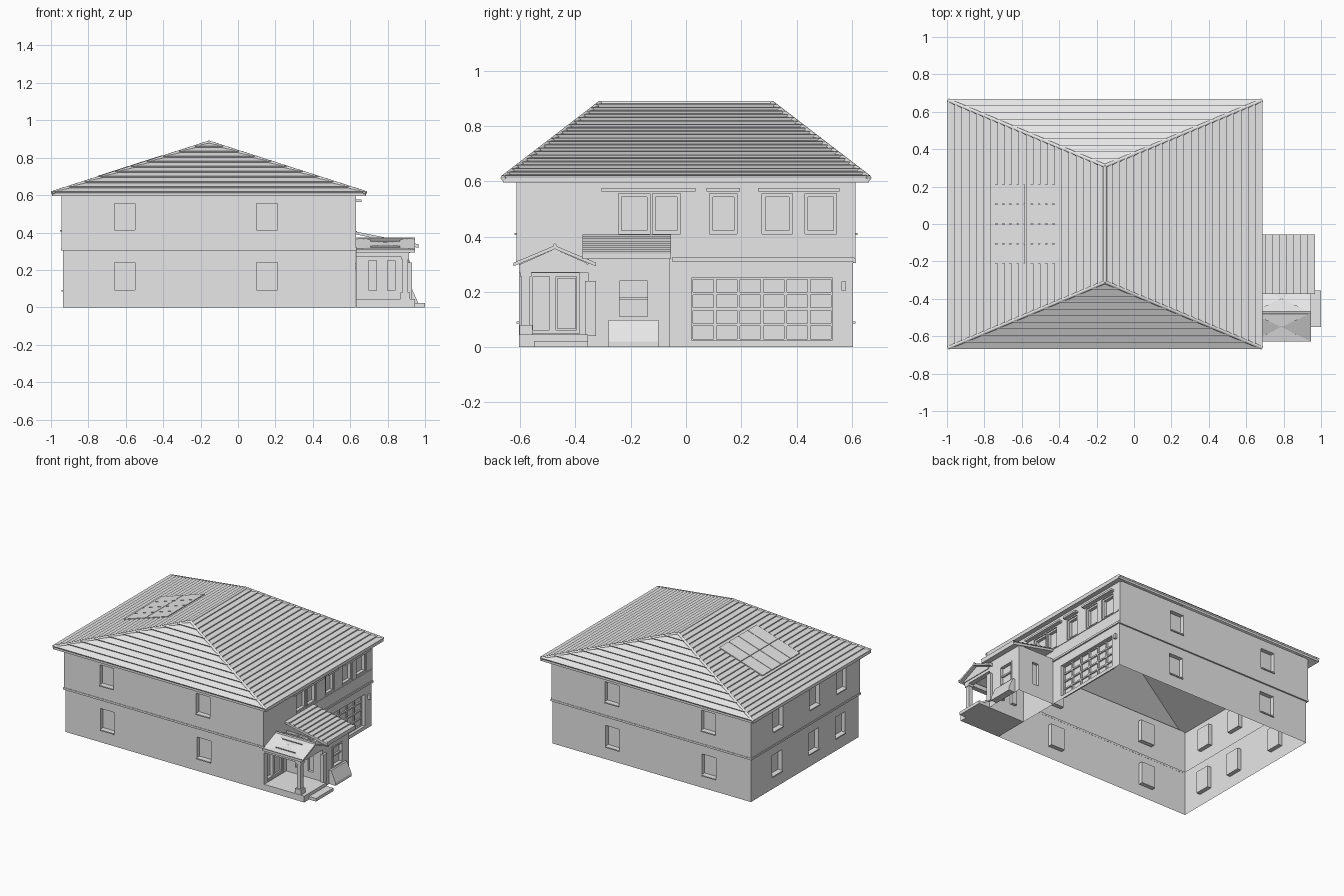
import bpy
import bmesh
from mathutils import Vector

cube = bpy.data.objects.get("Cube")
if cube:
    bpy.data.objects.remove(cube)

grey = bpy.data.materials.new("plain_grey")
grey.use_nodes = True
grey.diffuse_color = (0.8, 0.8, 0.8, 1)
grey.node_tree.nodes["Principled BSDF"].inputs["Base Color"].default_value = (0.8, 0.8, 0.8, 1)


def finish(name, bm):
    bmesh.ops.remove_doubles(bm, verts=bm.verts, dist=1e-5)
    me = bpy.data.meshes.new(name)
    bm.to_mesh(me)
    bm.free()
    me.materials.append(grey)
    ob = bpy.data.objects.new(name, me)
    bpy.context.collection.objects.link(ob)
    return ob


def face(bm, *pts):
    return bm.faces.new([bm.verts.new(p) for p in pts])


def boxes(name, items):
    """Each item is x0, x1, y0, y1, z0, z1."""
    bm = bmesh.new()
    for x0, x1, y0, y1, z0, z1 in items:
        part = bmesh.ops.create_cube(bm, size=1)["verts"]
        bmesh.ops.scale(bm, vec=(x1 - x0, y1 - y0, z1 - z0), verts=part)
        bmesh.ops.translate(bm, vec=((x0 + x1) / 2, (y0 + y1) / 2, (z0 + z1) / 2), verts=part)
    return finish(name, bm)


def on_wall(axis, pos, side, c0, c1, z0, z1, inner, outer):
    """Box lying on a wall, measured outward from its surface."""
    a, b = sorted((pos + side * inner, pos + side * outer))
    return (a, b, c0, c1, z0, z1) if axis == "x" else (c0, c1, a, b, z0, z1)


def wall(name, axis, pos, side, c0, c1, z0, z1, openings=(), depth=0.03):
    """Sheet wall with recessed openings (c0, c1, z0, z1)."""
    def pt(c, z, d=0):
        p = pos - side * d
        return (p, c, z) if axis == "x" else (c, p, z)
    bm = bmesh.new()
    cs = sorted({c0, c1, *[v for o in openings for v in o[:2]]})
    zs = sorted({z0, z1, *[v for o in openings for v in o[2:]]})
    for a, b in zip(cs, cs[1:]):
        for lo, hi in zip(zs, zs[1:]):
            mc, mz = (a + b) / 2, (lo + hi) / 2
            if not any(o[0] < mc < o[1] and o[2] < mz < o[3] for o in openings):
                face(bm, pt(a, lo), pt(b, lo), pt(b, hi), pt(a, hi))
    for a, b, lo, hi in openings:
        ring = [(a, lo), (b, lo), (b, hi), (a, hi)]
        face(bm, *[pt(*r, depth) for r in ring])
        for p, q in zip(ring, ring[1:] + ring[:1]):
            face(bm, pt(*p), pt(*q), pt(*q, depth), pt(*p, depth))
    if (axis == "x") != (side > 0):
        bmesh.ops.reverse_faces(bm, faces=bm.faces)
    return finish(name, bm)


def tiles(name, a0, a1, b0, b1, rows, lift=0.01):
    """Stepped tile courses from eave a0-a1 up to b0-b1."""
    a0, a1, b0, b1 = map(Vector, (a0, a1, b0, b1))
    up = (a1 - a0).cross(b0 - a0).normalized() * lift
    bm = bmesh.new()
    for i in range(rows):
        s, t = i / rows, (i + 1) / rows
        l0, l1 = a0.lerp(b0, s), a1.lerp(b1, s)
        face(bm, l0, l1, l1 + up, l0 + up)
        face(bm, l0 + up, l1 + up, a1.lerp(b1, t), a0.lerp(b0, t))
    return finish(name, bm)


def caps(name, lines, radius):
    cu = bpy.data.curves.new(name, "CURVE")
    cu.dimensions = "3D"
    cu.bevel_depth = radius
    cu.bevel_resolution = 1
    cu.use_fill_caps = True
    for line in lines:
        sp = cu.splines.new("POLY")
        sp.points.add(len(line) - 1)
        for p, co in zip(sp.points, line):
            p.co = (*co, 1)
    cu.materials.append(grey)
    bpy.context.collection.objects.link(bpy.data.objects.new(name, cu))


def frame(pos, y0, y1, z0, z1, w=0.012, inner=-0.03, outer=-0.008):
    rects = [(y0, y0 + w, z0, z1), (y1 - w, y1, z0, z1), (y0, y1, z0, z0 + w), (y0, y1, z1 - w, z1)]
    return [on_wall("x", pos, 1, *r, inner, outer) for r in rects]


# Main walls with recessed windows; the upper storey overhangs slightly
low, high = (0.09, 0.24), (0.41, 0.555)
side_cols = [(-0.66, -0.55), (0.10, 0.21)]
back_cols = [(y - 0.055, y + 0.055) for y in (-0.4, -0.1, 0.31)]
front_cols = [(-0.245, -0.13), (-0.122, -0.02), (0.085, 0.185), (0.275, 0.385), (0.43, 0.545)]
garage = (0.02, 0.53, 0.025, 0.25)
door = (-0.565, -0.385, 0.05, 0.268)
sills = []
for storey, z0, z1, win, g in (("lower", 0, 0.31, low, 0.008), ("upper", 0.31, 0.62, high, 0)):
    x0, x1, y1 = -0.943 + g, 0.632 - g / 2, 0.613 - g
    for nm, s in (("right", -1), ("left", 1)):
        wall(f"{storey}_{nm}_wall", "y", s * y1, s, x0, x1, z0, z1, [(*c, *win) for c in side_cols])
        sills += [on_wall("y", s * y1, s, *c, win[0] - 0.005, win[0] + 0.003, -0.03, 0.008) for c in side_cols]
    wall(f"{storey}_back_wall", "x", x0, -1, -y1, y1, z0, z1, [(*c, *win) for c in back_cols])
    sills += [on_wall("x", x0, -1, *c, win[0] - 0.005, win[0] + 0.003, -0.03, 0.008) for c in back_cols]
    holes = [garage, door] if storey == "lower" else [(*c, *win) for c in front_cols]
    wall(f"{storey}_entrance_wall", "x", x1, 1, -y1, y1, z0, z1, holes)
boxes("window_sills", sills)
boxes("storey_belt", [(-0.947, 0.635, s * 0.61 - 0.006, s * 0.61 + 0.006, 0.304, 0.318) for s in (-1, 1)]
      + [(-0.947, -0.935, -0.61, 0.61, 0.304, 0.318), (0.625, 0.638, -0.05, 0.61, 0.31, 0.324),
         (0.625, 0.636, -0.05, 0.6, 0.4, 0.407)])

# Entrance side details
boxes("upper_window_frames", [b for c in front_cols for b in frame(0.632, *c, *high)])
boxes("window_hoods", [(0.63, 0.66, a, b, 0.563, 0.576) for a, b in ((-0.305, 0.035), (0.075, 0.195), (0.26, 0.555))])
gy0, gy1, gz0, gz1 = garage
bars = [(0.598, 0.608, gy0 + k * (gy1 - gy0) / 6 - 0.006, gy0 + k * (gy1 - gy0) / 6 + 0.006, gz0, gz1) for k in range(7)]
bars += [(0.598, 0.608, gy0, gy1, gz0 + k * (gz1 - gz0) / 4 - 0.005, gz0 + k * (gz1 - gz0) / 4 + 0.005) for k in range(5)]
boxes("garage_door_panels", bars)
boxes("wall_lamp", [(0.625, 0.645, 0.562, 0.58, 0.205, 0.238)])
boxes("front_door", frame(0.628, -0.482, -0.385, 0.05, 0.268) + frame(0.628, -0.565, -0.482, 0.05, 0.268)
      + [(0.6, 0.612, -0.465, -0.4, 0.065, 0.25), (0.61, 0.625, -0.398, -0.392, 0.15, 0.16)])

# Hipped main roof
ex0, ex1, ey, rx, ry, ez, rz = -0.995, 0.685, 0.662, -0.155, 0.31, 0.612, 0.882
eave = [Vector(p) for p in ((ex0, -ey, ez), (ex1, -ey, ez), (ex1, ey, ez), (ex0, ey, ez))]
r0, r1 = Vector((rx, -ry, rz)), Vector((rx, ry, rz))
slopes = [("right", 0, 1, r0, r0, 10), ("entrance", 1, 2, r0, r1, 22),
          ("left", 2, 3, r1, r1, 10), ("back", 3, 0, r1, r0, 22)]
bm = bmesh.new()
drop = Vector((0, 0, -0.016))
for nm, i, j, b0, b1, rows in slopes:
    tiles(f"{nm}_roof_slope", eave[i], eave[j], b0, b1, rows)
    face(bm, eave[i] + drop, eave[j] + drop, eave[j], eave[i])
    under = [eave[j] + drop, eave[i] + drop, b0 + drop]
    face(bm, *(under if b0 == b1 else under + [b1 + drop]))
finish("roof_underside", bm)
caps("roof_ridge_caps", [(eave[0], r0), (eave[1], r0), (eave[2], r1), (eave[3], r1), (r0, r1)], 0.01)

# Panels lying on the back slope
bm = bmesh.new()
for i in range(2):
    for j in range(4):
        xa, ya = -0.75 + i * 0.172, -0.21 + j * 0.106
        quad = [(xa, ya), (xa + 0.168, ya), (xa + 0.168, ya + 0.102), (xa, ya + 0.102)]
        f = face(bm, *[(x, y, ez + (x - ex0) * (rz - ez) / (rx - ex0) + 0.004) for x, y in quad])
        ext = bmesh.ops.extrude_face_region(bm, geom=[f])
        bmesh.ops.translate(bm, vec=(0, 0, 0.008), verts=[v for v in ext["geom"] if isinstance(v, bmesh.types.BMVert)])
finish("roof_panels", bm)

# Projecting bay with windows and a lean-to roof
bx, by0, by1 = 0.915, -0.355, -0.06
wall("bay_front_wall", "x", bx, 1, by0, by1, 0, 0.335, [(-0.25, -0.13, 0.1, 0.25)], 0.02)
wall("bay_right_wall", "y", by0, -1, 0.63, bx, 0, 0.335, [(0.7, 0.74, 0.09, 0.25), (0.8, 0.84, 0.09, 0.25)], 0.02)
wall("bay_left_wall", "y", by1, 1, 0.63, bx, 0, 0.335, [(0.75, 0.8, 0.09, 0.25)], 0.02)
boxes("bay_window_frame", frame(bx, -0.25, -0.13, 0.1, 0.25, 0.01, -0.02, 0.004)
      + [(0.898, 0.91, -0.25, -0.13, 0.172, 0.182)])
boxes("bay_corner_pier", [(0.905, 0.93, -0.365, -0.325, 0.04, 0.24)])
tiles("bay_roof_tiles", (0.965, -0.375, 0.337), (0.965, -0.055, 0.337), (0.63, -0.375, 0.405), (0.63, -0.055, 0.405), 9)


def prism(name, profile, axis, a, b):
    """Extrude a 2D profile along x or y between a and b."""
    bm = bmesh.new()
    def pt(p, t):
        return (t, p[0], p[1]) if axis == "x" else (p[0], t, p[1])
    face(bm, *[pt(p, a) for p in profile])
    face(bm, *[pt(p, b) for p in reversed(profile)])
    for p, q in zip(profile, profile[1:] + profile[:1]):
        face(bm, pt(p, a), pt(p, b), pt(q, b), pt(q, a))
    bmesh.ops.recalc_face_normals(bm, faces=bm.faces)
    return finish(name, bm)


prism("bay_roof_base", [(0.63, 0.39), (0.965, 0.318), (0.965, 0.337), (0.63, 0.405)], "y", -0.375, -0.055)
prism("sloped_planter", [(bx, 0), (0.965, 0), (0.965, 0.02), (0.93, 0.098), (bx, 0.098)], "y", -0.28, -0.1)

# Open porch with a gabled roof
py, pz = -0.475, 0.368
prism("porch_gable", [(-0.605, 0.29), (-0.36, 0.29), (-0.36, 0.305), (py, 0.355), (-0.605, 0.298)], "x", 0.905, 0.92)
for nm, s, ea, eb in (("right", -1, 0.63, 0.945), ("left", 1, 0.945, 0.63)):
    ye = py + s * 0.15
    tiles(f"porch_{nm}_roof_tiles", (ea, ye, 0.305), (eb, ye, 0.305), (eb, py, pz), (ea, py, pz), 4, 0.008)
    prism(f"porch_{nm}_roof_base", [(ye, 0.292), (ye, 0.305), (py, pz), (py, pz - 0.013)], "x", 0.63, 0.945)
caps("porch_ridge_cap", [((0.63, py, pz), (0.945, py, pz))], 0.007)
boxes("porch_beams", [(0.63, 0.915, -0.605, -0.57, 0.27, 0.3), (0.88, 0.915, -0.605, by0, 0.27, 0.3)])
boxes("porch_column", [(0.88, 0.91, -0.595, -0.565, 0.045, 0.275), (0.87, 0.92, -0.603, -0.555, 0.045, 0.08),
                       (0.875, 0.915, -0.6, -0.56, 0.255, 0.272)])
boxes("porch_floor", [(0.63, 0.945, -0.605, by0, 0, 0.045)])
boxes("porch_step", [(0.94, 1.0, -0.55, -0.355, 0, 0.022)])
